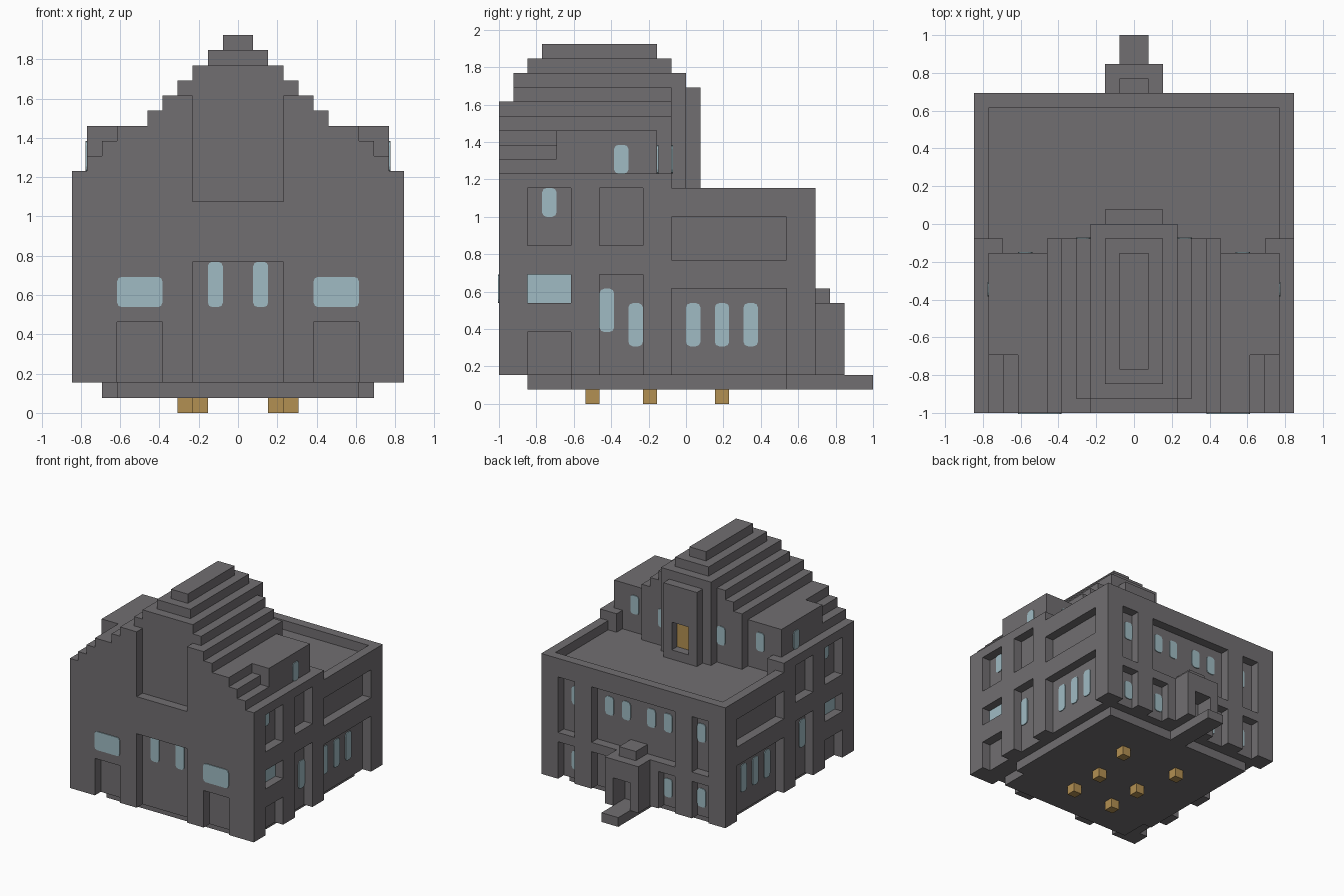
import bpy
import bmesh
from mathutils import Vector

U = 1 / 13  # one block of the grid

if "Cube" in bpy.data.objects:
    bpy.data.objects.remove(bpy.data.objects["Cube"], do_unlink=True)


def material(name, rgb):
    mat = bpy.data.materials.new(name)
    mat.use_nodes = True
    mat.diffuse_color = (*rgb, 1)
    mat.node_tree.nodes["Principled BSDF"].inputs["Base Color"].default_value = (*rgb, 1)
    return mat


STONE = material("grey stone", (0.165, 0.157, 0.165))
GLASS = material("pale blue glass", (0.35, 0.50, 0.55))
WOOD = material("tan wood", (0.45, 0.28, 0.085))


def finish(name, bm, mat):
    bmesh.ops.recalc_face_normals(bm, faces=bm.faces)
    mesh = bpy.data.meshes.new(name)
    bm.to_mesh(mesh)
    bm.free()
    mesh.materials.append(mat)
    obj = bpy.data.objects.new(name, mesh)
    bpy.context.collection.objects.link(obj)
    return obj


def box(name, x, y, z, mat=STONE, round_axis=None):
    """Box from three (low, high) ranges in blocks."""
    bm = bmesh.new()
    bmesh.ops.create_cube(bm, size=1)
    for v in bm.verts:
        v.co = Vector([(r[0] + r[1]) / 2 + c * (r[1] - r[0]) for r, c in zip((x, y, z), v.co)]) * U
    if round_axis is not None:
        edges = [e for e in bm.edges
                 if abs((e.verts[0].co - e.verts[1].co).normalized()[round_axis]) > 0.9]
        bmesh.ops.bevel(bm, geom=edges, offset=0.3 * U, segments=2, profile=0.5, affect="EDGES")
    return finish(name, bm, mat)


def stepped(name, steps, inner, y, sides=(1,)):
    """Stair profile of (half width, bottom, top) steps, extruded along y."""
    half = []
    for width, low, high in steps:
        half += [(width, low), (width, high)]
    for side in sides:
        if inner is None:
            pts = half + [(-px, pz) for px, pz in reversed(half)]
        else:
            pts = [(inner, steps[0][1])] + half + [(inner, steps[-1][2])]
        bm = bmesh.new()
        face = bm.faces.new([bm.verts.new((side * px * U, y[0] * U, pz * U)) for px, pz in pts])
        out = bmesh.ops.extrude_face_region(bm, geom=[face])
        moved = [g for g in out["geom"] if isinstance(g, bmesh.types.BMVert)]
        bmesh.ops.translate(bm, verts=moved, vec=(0, (y[1] - y[0]) * U, 0))
        obj = finish(name, bm, STONE)
    return obj


def carve(obj, cuts):
    """Subtract a list of (x, y, z) boxes from the object."""
    cutters = []
    for cut in cuts:
        cutter = box("cutter", *cut)
        cutter.hide_render = True
        mod = obj.modifiers.new("recess", "BOOLEAN")
        mod.object, mod.operation, mod.solver = cutter, "DIFFERENCE", "EXACT"
        cutters.append(cutter)
    bpy.context.view_layer.update()
    mesh = bpy.data.meshes.new_from_object(obj.evaluated_get(bpy.context.evaluated_depsgraph_get()))
    obj.modifiers.clear()
    obj.data = mesh
    for cutter in cutters:
        bpy.data.objects.remove(cutter, do_unlink=True)


def both(r, side):
    return r if side > 0 else (-r[1], -r[0])


def pane_y(name, x, y, z, facing):
    """Rounded pane on a wall facing along y."""
    r = (y - 0.02, y + 0.08) if facing > 0 else (y - 0.08, y + 0.02)
    box(name, x, r, z, GLASS, 1)


def pane_x(name, x, y, z, rounded=True):
    """Rounded panes on both side walls."""
    for s in (1, -1):
        box(name, both((x - 0.02, x + 0.08), s), y, z, GLASS, 0 if rounded else None)


# Main walls with recessed bays, sunken terrace and notched corners
cuts = [((-12, 12), (-1, 10), (15, 17)), ((-10, 10), (-1, 8), (14, 16)),
        ((-3, 3), (-14, -12), (1, 10)), ((-3, 3), (-14, -12), (14, 17)),
        ((-5, 5), (8, 10), (7, 13))]
side_bays = [((-11, -8), (1, 5)), ((-11, -8), (7, 9)), ((-11, -8), (11, 15)),
             ((-6, -3), (1, 9)), ((-6, -3), (11, 15)),
             ((-1, 7), (1, 8)), ((-1, 7), (10, 13))]
for s in (1, -1):
    cuts.append((both((6, 9), s), (-2, -0.5), (14, 17)))
    cuts.append((both((5, 8), s), (-14, -12), (1, 6)))
    cuts.append((both((7, 9), s), (8, 10), (7, 13)))
    cuts += [(both(r, s), (8, 10), (1, 6)) for r in ((7, 9), (3, 5))]
    cuts += [(both((10, 12), s), y, z) for y, z in side_bays]
walls = box("main_walls", (-11, 11), (-13, 9), (2, 16))
carve(walls, cuts)

# Stepped gable roof and its shoulders
gable = stepped("gable_roof", [(6, 16, 20), (5, 20, 21)], None, (-13, -1))
carve(gable, [((-3, 3), (-14, -12), (15, 21))])
stepped("gable_shoulder", [(10, 16, 17), (9, 17, 18), (8, 18, 19)], 6, (-13, -9), (1, -1))
box("roof_tier_low", (-4, 4), (-12, -1), (21, 22))
box("roof_tier_middle", (-3, 3), (-12, 0), (22, 23))
box("roof_tier_high", (-2, 2), (-11, -1), (23, 24))
box("roof_ridge", (-1, 1), (-10, -2), (24, 25))
for s in (1, -1):
    box("side_dormer", both((6, 10), s), (-9, -2), (16, 19))

# Terrace stair tower with its door
box("tower_backing", (-3, 3), (-1, 0), (14, 22))
tower = box("terrace_tower", (-2, 2), (-0.5, 1), (14, 22))
carve(tower, [((-1, 1), (0, 2), (15, 18))])
box("terrace_door", (-1, 1), (-0.02, 0.08), (15, 18), WOOD)

# Rear porch and step
porch = box("rear_porch", (-2, 2), (8.5, 11), (2, 7))
carve(porch, [((-1, 1), (9, 12), (1, 5))])
box("porch_cap", (-1, 1), (8, 10), (7, 8))
box("porch_step", (-1, 1), (6, 13), (1, 2))

# Base and feet
box("base_wide", (-9, 9), (-8, 7), (1, 2))
box("base_long", (-8, 8), (-11, 7), (1, 2))
for s in (1, -1):
    for x, y in ((2, -7), (2, -3), (3, 2)):
        box("foot", both((x, x + 1), s), (y, y + 1), (0, 1), WOOD)

# Front and rear windows, in mirrored pairs
for s in (1, -1):
    pane_y("front_wide_window", both((5, 8), s), -13, (7, 9), -1)
    pane_y("front_tall_window", both((1, 2), s), -12, (7, 10), -1)
    for x in (1, 3, 7):
        pane_y("rear_upper_window", both((x, x + 1), s), 8, (10, 12), 1)
    for x in (3, 7):
        pane_y("rear_lower_window", both((x, x + 1), s), 8, (3, 5), 1)
    pane_y("gable_rear_window", both((3, 4), s), -1, (16, 18), 1)
    pane_y("dormer_rear_window", both((7, 8), s), -2, (16, 18), 1)

# Side windows
pane_x("side_square_window", 10, (-11, -8), (7, 9), False)
pane_x("side_top_window", 10, (-10, -9), (13, 15))
pane_x("stair_window_high", 10, (-6, -5), (5, 8))
pane_x("stair_window_low", 10, (-4, -3), (4, 7))
for y in (0, 2, 4):
    pane_x("side_arch_window", 10, (y, y + 1), (4, 7))
pane_x("dormer_side_window", 10, (-5, -4), (16, 18))
